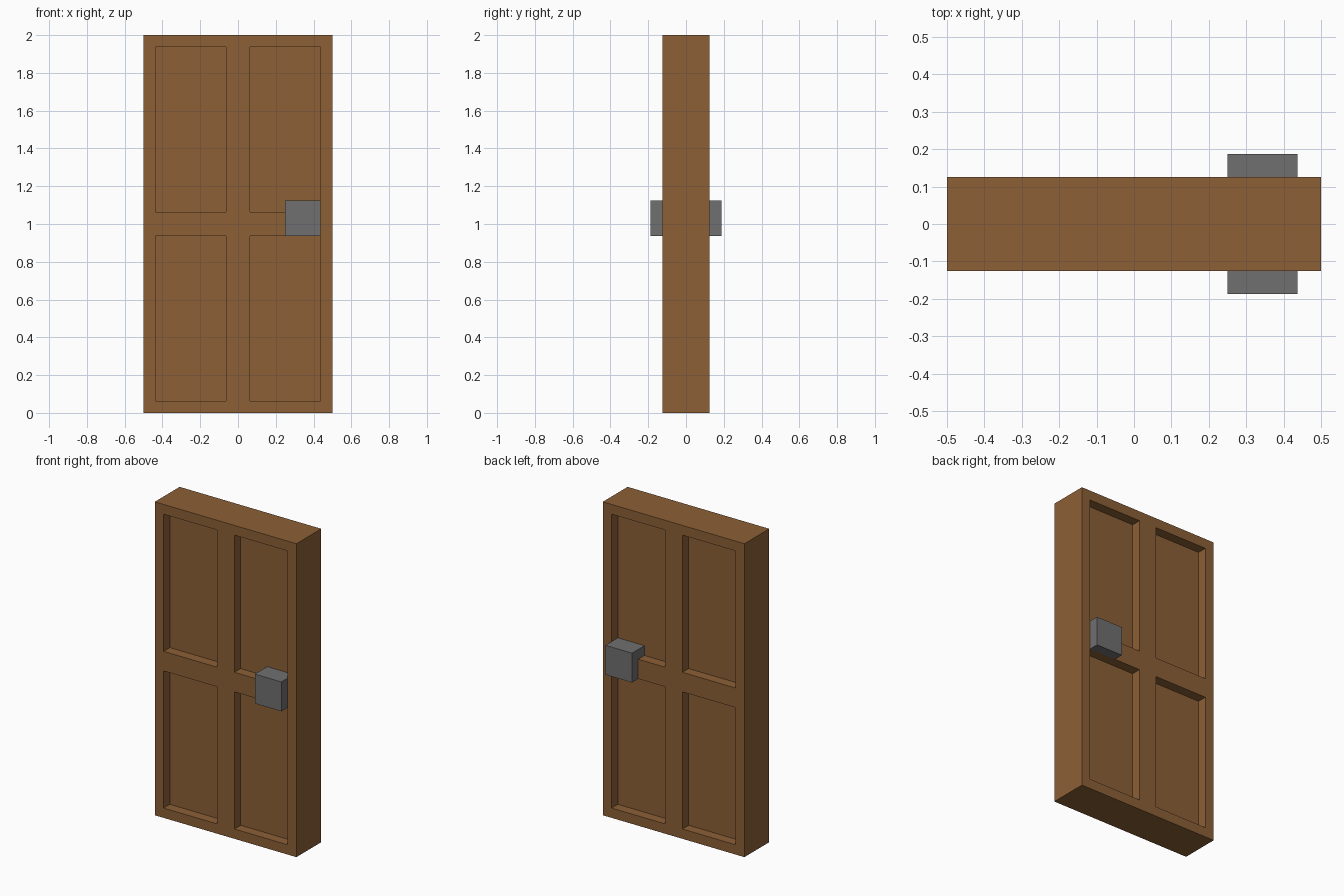
import bpy, bmesh
from mathutils import Matrix, Vector

default = bpy.data.objects.get("Cube")
if default:
    bpy.data.objects.remove(default, do_unlink=True)

UNIT = 1 / 16          # the whole door sits on this module
WIDTH, DEPTH, HEIGHT = 16 * UNIT, 4 * UNIT, 32 * UNIT


def make_material(name, color):
    mat = bpy.data.materials.new(name)
    mat.use_nodes = True
    mat.diffuse_color = color
    shader = next(n for n in mat.node_tree.nodes if n.type == 'BSDF_PRINCIPLED')
    shader.inputs["Base Color"].default_value = color
    return mat


def add_object(name, bm, mat):
    bmesh.ops.recalc_face_normals(bm, faces=bm.faces[:])
    mesh = bpy.data.meshes.new(name)
    bm.to_mesh(mesh)
    bm.free()
    mesh.materials.append(mat)
    obj = bpy.data.objects.new(name, mesh)
    bpy.context.collection.objects.link(obj)
    return obj


wood = make_material("brown wood", (0.262, 0.117, 0.037, 1))
metal = make_material("grey metal", (0.165, 0.16, 0.165, 1))

# Door slab
bm = bmesh.new()
bmesh.ops.create_cube(bm, size=1, matrix=Matrix.Translation((0, 0, HEIGHT / 2))
                      @ Matrix.Diagonal((WIDTH, DEPTH, HEIGHT, 1)))

# Cut lines that outline the stiles and rails
cuts = [(Vector((x * UNIT, 0, 0)), Vector((1, 0, 0))) for x in (-7, -1, 1, 7)]
cuts += [(Vector((0, 0, z * UNIT)), Vector((0, 0, 1))) for z in (1, 15, 17, 31)]
for point, normal in cuts:
    bmesh.ops.bisect_plane(bm, geom=bm.verts[:] + bm.edges[:] + bm.faces[:],
                           plane_co=point, plane_no=normal)


# Four sunken panels on each side
def is_panel(face):
    c = face.calc_center_median() / UNIT
    return abs(face.normal.y) > 0.9 and 1 < abs(c.x) < 7 and 1 < abs(c.z - 16) < 15


bm.normal_update()
panels = [f for f in bm.faces if is_panel(f)]
for face in bmesh.ops.extrude_discrete_faces(bm, faces=panels)["faces"]:
    inward = -1 if face.calc_center_median().y > 0 else 1
    for v in face.verts:
        v.co.y += inward * UNIT
add_object("door_panel", bm, wood)

# Square handles, stepped to fit over the middle rail and into the panel
HANDLE_PROFILE = [(2, 15), (3, 15), (3, 18), (1, 18), (1, 17), (2, 17)]
for name, side in (("front_handle", -1), ("back_handle", 1)):
    bm = bmesh.new()
    outline = bm.faces.new([bm.verts.new((4 * UNIT, side * y * UNIT, z * UNIT))
                            for y, z in HANDLE_PROFILE])
    geom = bmesh.ops.extrude_face_region(bm, geom=[outline])["geom"]
    bmesh.ops.translate(bm, vec=(3 * UNIT, 0, 0),
                        verts=[g for g in geom if isinstance(g, bmesh.types.BMVert)])
    add_object(name, bm, metal)
